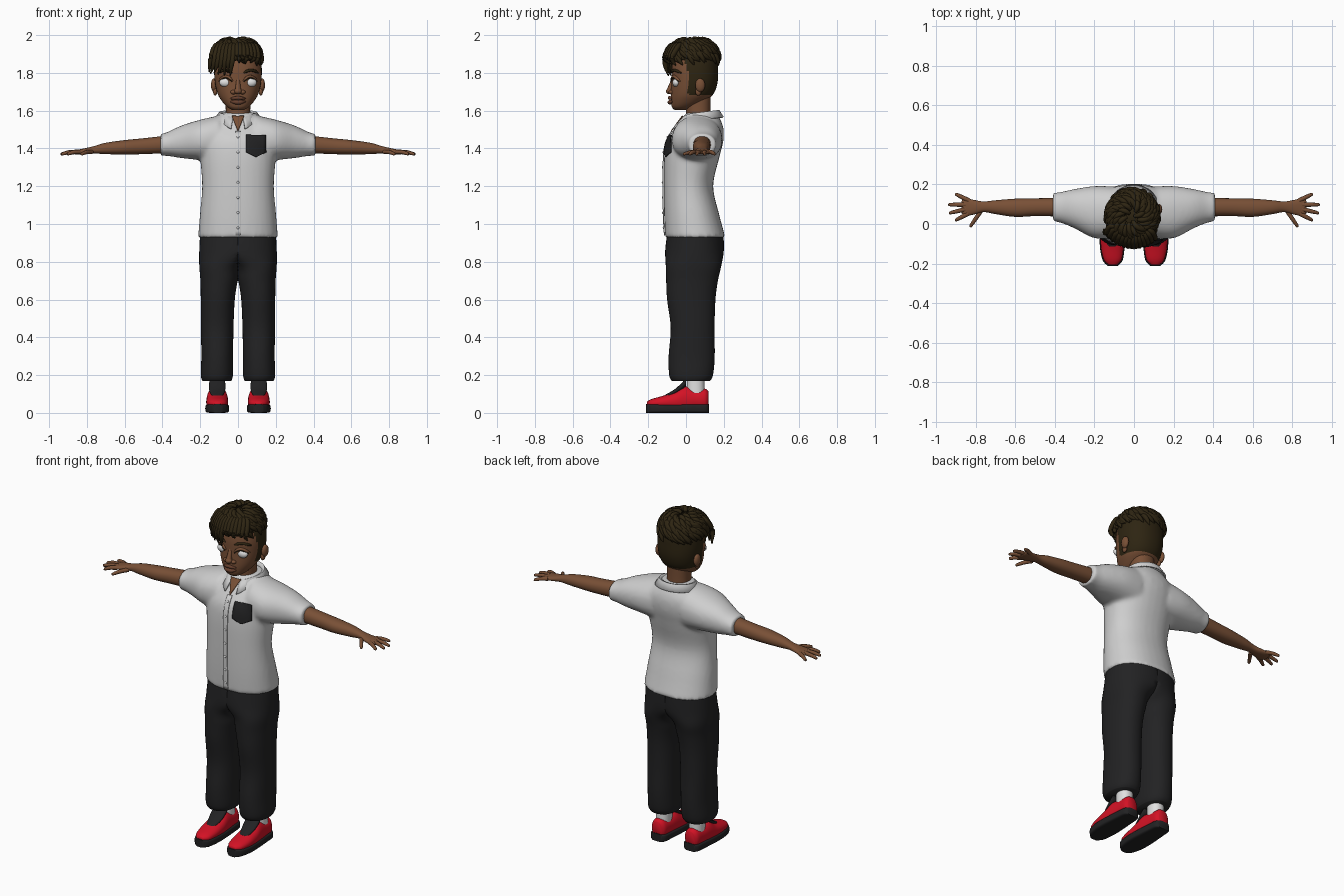
import bpy, bmesh, math, random
from mathutils import Vector, Matrix
from mathutils.bvhtree import BVHTree

if "Cube" in bpy.data.objects:
    bpy.data.objects.remove(bpy.data.objects["Cube"])
random.seed(4)


def material(name, r, g, b):
    m = bpy.data.materials.new(name)
    m.use_nodes = True
    m.diffuse_color = (r, g, b, 1)
    m.node_tree.nodes["Principled BSDF"].inputs["Base Color"].default_value = (r, g, b, 1)
    return m


skin = material("brown skin", .19, .08, .037)
lip = material("dark lip", .13, .05, .027)
hair = material("dark brown hair", .027, .018, .006)
shirt_mat = material("white cloth", .62, .62, .62)
white = material("eye and sock white", .75, .75, .75)
black = material("charcoal", .016, .016, .017)
red = material("red leather", .65, .006, .018)


def spline(keys, steps):
    """Smooth interpolation through tuples of numbers."""
    v = [Vector(k) for k in keys]
    out = []
    for i in range(len(v) - 1):
        a, b, c, d = v[max(i - 1, 0)], v[i], v[i + 1], v[min(i + 2, len(v) - 1)]
        for s in range(steps):
            t = s / steps
            out.append(b + (c - a) * (t / 2) + (a * 2 - b * 5 + c * 4 - d) * (t * t / 2)
                       + (b * 3 - a - c * 3 + d) * (t ** 3 / 2))
    return out + [v[-1]]


def skin_rings(bm, rings):
    """Joins rings of points into a closed tube."""
    rows = [[bm.verts.new(p) for p in r] for r in rings]
    n = len(rows[0])
    for a, b in zip(rows, rows[1:]):
        for j in range(n):
            bm.faces.new((a[j], a[(j + 1) % n], b[(j + 1) % n], b[j]))
    bm.faces.new(rows[0])
    bm.faces.new(rows[-1])


def loft(bm, axis, keys, segs=32, steps=5, power=2.2, flip=1, clamp=False):
    """Keys are position on the axis, then centre and radius on both other axes."""
    rings = []
    for p, c1, r1, c2, r2 in spline(keys, steps):
        ring = []
        for j in range(segs):
            t = math.tau * j / segs
            c, s = math.cos(t), math.sin(t)
            u = c1 + r1 * math.copysign(abs(c) ** (2 / power), c)
            w = c2 + r2 * math.copysign(abs(s) ** (2 / power), s)
            x, y, z = {"x": (p, u, w), "y": (u, p, w), "z": (u, w, p)}[axis]
            ring.append((flip * (max(x, 0) if clamp else x), y, z))
        rings.append(ring)
    skin_rings(bm, rings)


def tube(bm, pts, radii, sides=8, steps=3):
    """Tapered round tube along a smooth path."""
    path = spline([(*p, r) for p, r in zip(pts, radii)], steps)
    rings = []
    for i, q in enumerate(path):
        d = (path[min(i + 1, len(path) - 1)] - path[max(i - 1, 0)]).xyz.normalized()
        a = d.cross(Vector((.31, .2, .93))).normalized()
        b = d.cross(a)
        rings.append([q.xyz + (a * math.cos(math.tau * j / sides) + b * math.sin(math.tau * j / sides)) * q.w
                      for j in range(sides)])
    skin_rings(bm, rings)


def ball(bm, centre, size):
    bmesh.ops.create_uvsphere(bm, u_segments=20, v_segments=12, radius=1,
                              matrix=Matrix.Translation(centre) @ Matrix.Diagonal((*size, 1)))


def finish(name, bm, *mats, mirror=False, rule=None, sharp=60):
    bmesh.ops.recalc_face_normals(bm, faces=bm.faces)
    for f in bm.faces:
        f.smooth = True
        if rule and rule(f.calc_center_median()):
            f.material_index = 1
    me = bpy.data.meshes.new(name)
    bm.to_mesh(me)
    bm.free()
    me.set_sharp_from_angle(angle=math.radians(sharp))
    for m in mats:
        me.materials.append(m)
    ob = bpy.data.objects.new(name, me)
    bpy.context.collection.objects.link(ob)
    if mirror:
        ob.modifiers.new("mirror", "MIRROR").use_mirror_merge = False
    return ob


def surface(ob):
    """Returns a function giving the frontmost y of an object at x, z."""
    deps = bpy.context.evaluated_depsgraph_get()
    tree = BVHTree.FromObject(ob, deps)

    def front(x, z):
        hit = tree.ray_cast(Vector((x, -1, z)), Vector((0, 1, 0)))[0]
        return hit.y if hit else 0
    return front


def patch(name, front, mat, cx, z0, z1, half, off=.004, rows=24, cols=6):
    """Thin plate that follows a surface, half giving its half width at each height."""
    bm = bmesh.new()
    grid = []
    for i in range(rows + 1):
        z = z0 + (z1 - z0) * i / rows
        xs = [cx + half(z) * (2 * j / cols - 1) for j in range(cols + 1)]
        grid.append([bm.verts.new((x, front(x, z) - off, z)) for x in xs])
    for a, b in zip(grid, grid[1:]):
        for j in range(cols):
            bm.faces.new((a[j], a[j + 1], b[j + 1], b[j]))
    ob = finish(name, bm, mat)
    ob.modifiers.new("thickness", "SOLIDIFY").thickness = -.005


# Shirt: body and sleeves fused into one soft surface
bm = bmesh.new()
loft(bm, "z", [(.925, 0, .212, .05, .16), (1.05, 0, .202, .03, .146), (1.2, 0, .19, .013, .131),
               (1.35, 0, .2, .03, .146), (1.44, 0, .2, .048, .15), (1.51, 0, .18, .07, .128),
               (1.56, 0, .13, .078, .1), (1.59, 0, .09, .08, .078)])
for side in (1, -1):
    loft(bm, "x", [(.1, .06, .13, 1.45, .125), (.2, .06, .132, 1.445, .107), (.3, .077, .1, 1.435, .086),
                   (.37, .084, .078, 1.424, .064), (.41, .085, .073, 1.419, .058)], flip=side)
shirt = finish("shirt", bm, shirt_mat)
remesh = shirt.modifiers.new("fuse", "REMESH")
remesh.mode, remesh.voxel_size, remesh.use_smooth_shade = "VOXEL", .011, True
shirt.modifiers.new("soften", "SMOOTH").iterations = 7
chest = surface(shirt)

# Shirt front details
patch("placket", chest, shirt_mat, 0, .94, 1.49, lambda z: .014, off=.002)
patch("neck_opening", chest, skin, 0, 1.49, 1.57, lambda z: .032 * (z - 1.489) / .08)
patch("pocket", chest, black, .095, 1.355, 1.47, lambda z: .052 * min(1, (z - 1.354) / .025))
bm = bmesh.new()
for i in range(7):
    z = .98 + i * .08
    ball(bm, (0, chest(0, z) - .006, z), (.007, .005, .007))
finish("buttons", bm, white)

# Folded collar with two points at the front
bm = bmesh.new()
rows = []
for i in range(49):
    a = math.radians(14 + 332 * i / 48)
    near = max(0, math.cos(a)) ** 6
    row = []
    for r, z, dip, out in ((.08, 1.56, 0, 0), (.088, 1.588, .015, 0), (.1, 1.592, .02, .01), (.125, 1.555, .045, .045)):
        row.append(bm.verts.new(((r + .03 * dip) * math.sin(a) * (1 + 6 * dip * near), .08 - (r * .96 + out * near) * math.cos(a),
                                 z - dip * near - .012 * math.cos(a))))
    rows.append(row)
for a, b in zip(rows, rows[1:]):
    for j in range(3):
        bm.faces.new((a[j], b[j], b[j + 1], a[j + 1]))
collar = finish("collar", bm, shirt_mat)
collar.modifiers.new("thickness", "SOLIDIFY").thickness = .008

# Trousers
bm = bmesh.new()
loft(bm, "z", [(.96, 0, .2, .05, .148), (.86, .02, .185, .045, .155), (.78, .09, .115, .04, .147),
               (.7, .1, .099, .032, .137), (.6, .107, .09, .028, .128), (.45, .11, .086, .035, .116),
               (.3, .11, .084, .03, .122), (.2, .112, .085, .027, .116), (.168, .112, .076, .026, .1)],
     segs=40, clamp=True)
finish("trousers", bm, black, mirror=True, sharp=75)

# Shoes, soles, tongues and socks
shoe = [(-.207, .108, .02, .048, .012), (-.18, .108, .045, .05, .024), (-.12, .11, .057, .055, .036),
        (-.06, .11, .058, .06, .052), (-.01, .11, .055, .07, .07), (.05, .11, .05, .07, .058),
        (.1, .11, .045, .07, .058), (.118, .11, .03, .07, .045)]
bm = bmesh.new()
loft(bm, "y", shoe)
finish("shoe_uppers", bm, red, mirror=True)
bm = bmesh.new()
loft(bm, "y", [(k[0] * 1.025, k[1], k[2] + .005, .023, .023) for k in shoe], power=5)
finish("shoe_soles", bm, black, mirror=True, sharp=50)
bm = bmesh.new()
loft(bm, "y", [(-.115, .11, .024, .083, .01), (-.06, .11, .04, .112, .013), (-.02, .11, .044, .142, .02),
               (.0, .11, .042, .162, .022)], segs=20)
finish("shoe_tongues", bm, black, mirror=True)
bm = bmesh.new()
loft(bm, "z", [(.08, .11, .042, .052, .048), (.21, .11, .042, .05, .046)], segs=24)
finish("socks", bm, white, mirror=True)

# Arms with hands
bm = bmesh.new()
loft(bm, "x", [(.36, .085, .047, 1.423, .047), (.5, .085, .045, 1.412, .042), (.6, .082, .046, 1.406, .038),
               (.7, .085, .035, 1.4, .03), (.76, .087, .027, 1.393, .02), (.81, .085, .037, 1.385, .016),
               (.855, .085, .045, 1.38, .012), (.872, .085, .032, 1.379, .007)], segs=24)
for base, tip in (((.84, .052), (.905, .018)), ((.85, .075), (.936, .055)),
                  ((.85, .098), (.94, .098)), ((.835, .118), (.905, .153)), ((.775, .065), (.83, -.015))):
    b, t = Vector((*base, 1.382)), Vector((*tip, 1.37))
    tube(bm, [b, b.lerp(t, .5) + Vector((0, 0, .004)), b.lerp(t, .93), t], [.012, .011, .008, .003])
finish("arms", bm, skin, mirror=True)

# Neck and head, with short hair at the back and sides
bm = bmesh.new()
loft(bm, "z", [(1.5, 0, .075, .07, .068), (1.58, 0, .065, .065, .064), (1.7, 0, .068, .062, .07)])
finish("neck", bm, skin)
bm = bmesh.new()
loft(bm, "z", [(1.603, 0, .03, -.03, .03), (1.62, 0, .058, -.015, .06), (1.65, 0, .085, .01, .09),
               (1.69, 0, .108, .033, .113), (1.75, 0, .122, .045, .122), (1.82, 0, .126, .047, .123),
               (1.88, 0, .115, .05, .113), (1.93, 0, .075, .05, .075), (1.95, 0, .02, .05, .02)], segs=56, steps=7)
head = finish("head", bm, skin, hair,
              rule=lambda c: c.z > 1.87 or (c.z > 1.685 and c.y > .01 - .25 * max(0, c.z - 1.8)))
face = surface(head)

# Ears
bm = bmesh.new()
ball(bm, (.127, .075, 1.735), (.016, .026, .036))
ball(bm, (.121, .065, 1.7), (.011, .016, .02))
finish("ears", bm, skin, mirror=True)

# Eyes, lids and brows
bm = bmesh.new()
ball(bm, (.065, face(.065, 1.75) + .01, 1.749), (.034, .02, .024))
finish("eyes", bm, white, mirror=True)
for name, mat, z, arch, x0, x1, off, r in (("lash_lines", hair, 1.752, .022, .03, .1, .007, .0035),
                                           ("eyelids", skin, 1.756, .025, .028, .102, .002, .008),
                                           ("eyebrows", hair, 1.8, .014, .03, .108, .001, .0075)):
    bm = bmesh.new()
    xs = [x0 + (x1 - x0) * i / 6 for i in range(7)]
    zs = [z + arch * math.sin(math.pi * i / 6) for i in range(7)]
    tube(bm, [(x, face(x, h) - off, h) for x, h in zip(xs, zs)], [r * .4] + [r] * 5 + [r * .4])
    finish(name, bm, mat, mirror=True)

# Nose and mouth
bm = bmesh.new()
tube(bm, [(0, -.066, 1.77), (0, -.078, 1.735), (0, -.087, 1.705)], [.01, .013, .017])
ball(bm, (0, -.088, 1.703), (.02, .018, .016))
for side in (1, -1):
    ball(bm, (.024 * side, -.076, 1.698), (.016, .016, .012))
finish("nose", bm, skin)
bm = bmesh.new()
for z, bow, r in ((1.664, .004, .009), (1.648, -.004, .011)):
    xs = [-.04, -.02, 0, .02, .04]
    tube(bm, [(x, face(x, z) - .006 + 4 * x * x, z + bow * (1 - abs(x) / .04)) for x in xs],
         [.003, r, r * 1.1, r, .003])
finish("lips", bm, lip)

# Twisted locks covering the crown
bm = bmesh.new()
for i in range(150):
    az = i * 2.39996
    th0 = .08 + .95 * math.sqrt(i / 150)
    turn, lift, length = random.uniform(.3, .8), random.uniform(0, .13), random.uniform(.4, .62)
    pts = []
    for k in range(6):
        t = k / 5
        th, a = th0 + length * t, az + turn * t
        bulge = .95 + .09 * math.sin(math.pi * t) + lift * t * t + .07 * math.sin(2 * th) ** 2
        pts.append((-.008 + .128 * bulge * math.sin(th) * math.cos(a),
                    .04 + .13 * bulge * math.sin(th) * math.sin(a),
                    min(1.987, 1.845 + .133 * bulge * math.cos(th))))
    tube(bm, pts, [.009, .013, .014, .013, .01, .003], sides=7, steps=2)
finish("crown_locks", bm, hair)

# Fringe swept to the right side of the forehead
bm = bmesh.new()
for i in range(14):
    x = -.14 + i * .019
    tip = (1.785 if x < -.01 else 1.85) + random.uniform(-.012, .025)
    back = .07 * (x / .14) ** 2
    tube(bm, [(x * .5, -.02, 1.95), (x * .85, -.08 + back, 1.945), (x, -.112 + back, 1.89),
              (x - .008, -.112 + back, (tip + 1.89) / 2), (x - .015 + random.uniform(-.01, .01), -.095 + back, tip)],
         [.01, .014, .014, .012, .003], sides=7)
finish("fringe_locks", bm, hair)
